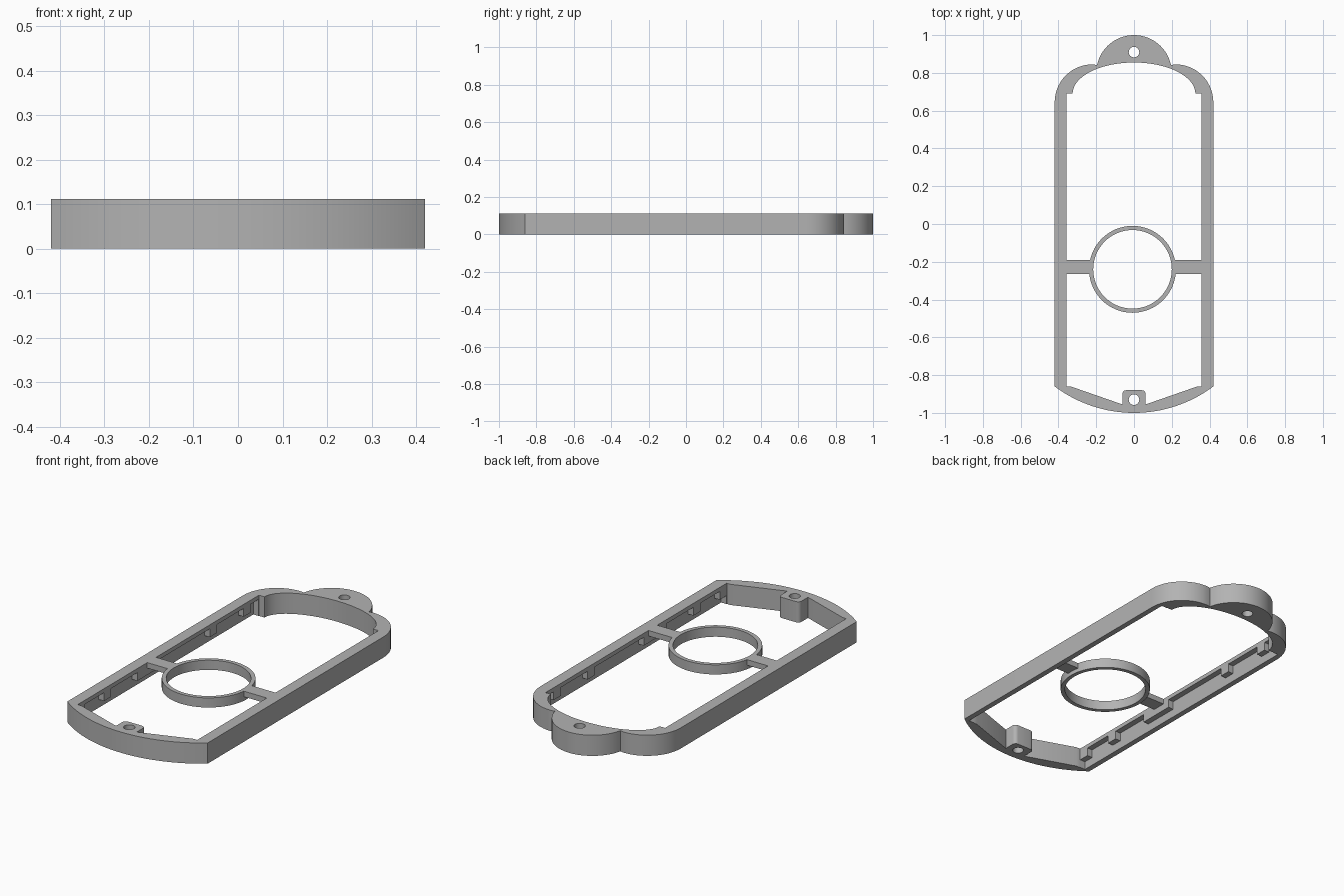
import bpy, bmesh, math

if "Cube" in bpy.data.objects:
    bpy.data.objects.remove(bpy.data.objects["Cube"])

H = 0.112        # overall height
LIP = 0.09       # underside of the rail lip
INNER = 0.358    # half width of the opening
grey = bpy.data.materials.new("plain grey")
grey.diffuse_color = (0.45, 0.45, 0.45, 1)
grey.use_nodes = True
grey.node_tree.nodes["Principled BSDF"].inputs["Base Color"].default_value = grey.diffuse_color


def arc(cx, cy, rx, ry, a0, a1, n):
    """Points along an elliptical arc, angles in degrees."""
    angles = [math.radians(a0 + (a1 - a0) * i / n) for i in range(n + 1)]
    return [(cx + rx * math.cos(a), cy + ry * math.sin(a)) for a in angles]


def circle(cx, cy, r, n=48):
    return arc(cx, cy, r, r, 0, 360 * (n - 1) / n, n - 1)


def mirrored(half):
    """Close a right-hand profile (bottom to top) with its mirror image."""
    return half + [(-x, y) for x, y in reversed(half) if abs(x) > 1e-5]


def prism(name, loops, z0, z1):
    """Extrude an outline with holes between two heights."""
    bm = bmesh.new()
    for pts in loops:
        vs = [bm.verts.new((x, y, z0)) for x, y in pts]
        for i, v in enumerate(vs):
            bm.edges.new((v, vs[(i + 1) % len(vs)]))
    bmesh.ops.triangle_fill(bm, edges=bm.edges[:], use_beauty=True)
    res = bmesh.ops.extrude_face_region(bm, geom=bm.faces[:])
    for v in res["geom"]:
        if isinstance(v, bmesh.types.BMVert):
            v.co.z = z1
    bmesh.ops.recalc_face_normals(bm, faces=bm.faces[:])
    me = bpy.data.meshes.new(name)
    bm.to_mesh(me)
    bm.free()
    me.materials.append(grey)
    ob = bpy.data.objects.new(name, me)
    bpy.context.collection.objects.link(ob)
    return ob


def rect(x0, x1, y0, y1):
    return [(x0, y0), (x1, y0), (x1, y1), (x0, y1)]


# Frame outline: bowed foot, straight rails, round shoulders, hanging tab
outer = mirrored(
    arc(0, -0.30, 0.70, 0.70, -90, -53.13, 16)
    + arc(0.22, 0.645, 0.20, 0.20, 0, 90, 14)
    + arc(0, 0.80, 0.20, 0.20, 12, 90, 16))

# Opening: foot boss, slanted foot, rails, shoulder step, arched head
opening = mirrored(
    [(0, -0.88)]
    + arc(0.042, -0.90, 0.02, 0.02, 90, 0, 5)
    + [(0.062, -0.955), (0.335, -0.86), (INNER, -0.86), (INNER, 0.69)]
    + arc(0, 0.69, 0.325, 0.165, 0, 90, 18))

frame = prism("frame", [outer, opening, circle(0, 0.91, 0.028, 24),
                        circle(0, -0.93, 0.028, 24)], 0, H)

# Recesses under the rail lips, leaving short support blocks
gaps = [(-0.80, -0.635), (-0.575, -0.35), (-0.15, 0.27), (0.33, 0.56), (0.62, 0.688)]
cutters = []
for s in (-1, 1):
    x0, x1 = sorted((s * 0.34, s * 0.39))
    cutters.append(prism("recess_cutter", [rect(x0, x1, -0.858, 0.688)], -0.05, 0.045))
    for y0, y1 in gaps:
        cutters.append(prism("recess_cutter", [rect(x0, x1, y0, y1)], 0.02, LIP))
for c in cutters:
    c.hide_render = True
    c.hide_set(True)
    mod = frame.modifiers.new("recess", "BOOLEAN")
    mod.operation = "DIFFERENCE"
    mod.solver = "EXACT"
    mod.object = c

# Apply the cuts and discard the cutters
bpy.context.view_layer.objects.active = frame
frame.select_set(True)
for mod in list(frame.modifiers):
    bpy.ops.object.modifier_apply(modifier=mod.name)
for c in cutters:
    bpy.data.objects.remove(c)

# Centre ring and the two bars holding it
ring = prism("centre_ring", [circle(-0.008, -0.24, 0.23, 64),
                             circle(-0.008, -0.24, 0.208, 64)], 0.06, H)
bars = [prism("left_bar", [rect(-INNER, -0.231, -0.265, -0.19)], 0.082, H),
        prism("right_bar", [rect(0.215, INNER, -0.265, -0.19)], 0.082, H)]

# Smooth curved walls, sharp rims
for ob in [frame, ring] + bars:
    bpy.ops.object.select_all(action="DESELECT")
    ob.select_set(True)
    bpy.context.view_layer.objects.active = ob
    bpy.ops.object.shade_smooth_by_angle(angle=math.radians(30))
